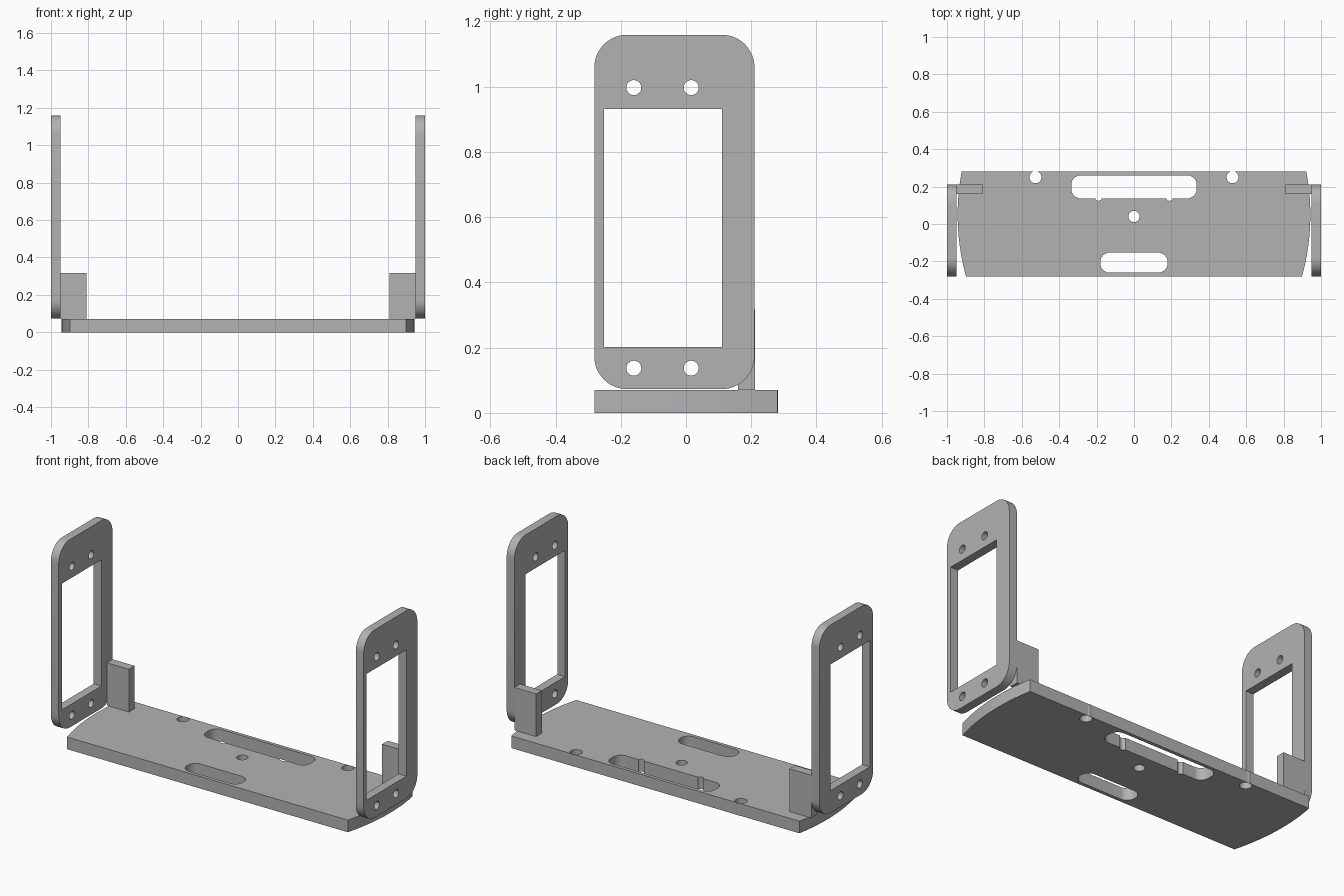
import bpy
import math
from mathutils import Matrix

if "Cube" in bpy.data.objects:
    bpy.data.objects.remove(bpy.data.objects["Cube"], do_unlink=True)

grey = bpy.data.materials.new("plain grey")
grey.use_nodes = True
COLOUR = (0.45, 0.45, 0.45, 1)
grey.diffuse_color = COLOUR
grey.node_tree.nodes["Principled BSDF"].inputs["Base Color"].default_value = COLOUR


def arc(cx, cy, r, start, end, steps):
    angles = [math.radians(start + (end - start) * i / steps) for i in range(steps + 1)]
    return [(cx + r * math.cos(a), cy + r * math.sin(a)) for a in angles]


def circle(cx, cy, r):
    return arc(cx, cy, r, 0, 360, 32)[:-1]


def rect(x0, x1, y0, y1):
    return [(x0, y0), (x1, y0), (x1, y1), (x0, y1)]


def round_rect(x0, x1, y0, y1, r):
    return (arc(x0 + r, y0 + r, r, 180, 270, 12) + arc(x1 - r, y0 + r, r, 270, 360, 12)
            + arc(x1 - r, y1 - r, r, 0, 90, 12) + arc(x0 + r, y1 - r, r, 90, 180, 12))


def sheet(name, loops, thickness, matrix):
    """Extrude a flat outline with holes, centred on its own plane."""
    curve = bpy.data.curves.new(name + " profile", "CURVE")
    curve.dimensions = "2D"
    curve.fill_mode = "BOTH"
    curve.extrude = thickness / 2
    for loop in loops:
        spline = curve.splines.new("POLY")
        spline.points.add(len(loop) - 1)
        spline.use_cyclic_u = True
        for point, (x, y) in zip(spline.points, loop):
            point.co = (x, y, 0, 1)
    helper = bpy.data.objects.new(name + " helper", curve)
    bpy.context.collection.objects.link(helper)
    graph = bpy.context.evaluated_depsgraph_get()
    mesh = bpy.data.meshes.new_from_object(helper.evaluated_get(graph))
    bpy.data.objects.remove(helper, do_unlink=True)
    bpy.data.curves.remove(curve)
    mesh.name = name
    mesh.transform(matrix)
    mesh.materials.clear()
    mesh.materials.append(grey)
    obj = bpy.data.objects.new(name, mesh)
    bpy.context.collection.objects.link(obj)
    # Weld the caps to the walls and keep the rims crisp
    bpy.ops.object.select_all(action="DESELECT")
    obj.select_set(True)
    bpy.context.view_layer.objects.active = obj
    bpy.ops.object.mode_set(mode="EDIT")
    bpy.ops.mesh.select_all(action="SELECT")
    bpy.ops.mesh.remove_doubles(threshold=0.0001)
    bpy.ops.mesh.normals_make_consistent(inside=False)
    bpy.ops.object.mode_set(mode="OBJECT")
    bpy.ops.object.shade_smooth_by_angle(angle=math.radians(30))
    return obj


# Base plate with bowed ends
BASE = 0.07
ys = [-0.28 + 0.56 * i / 24 for i in range(25)]
end = [(0.943 - 0.41 * (y - 0.05) ** 2, y) for y in ys]
outline = end + [(-x, y) for x, y in reversed(end)]

# Rear slot with two small relief notches in its front wall
slot = round_rect(-0.335, 0.335, 0.137, 0.26, 0.05)
notches = [p for x in (-0.19, 0.19) for p in arc(x, 0.143, 0.019, 198, 342, 8)]
rear_slot = slot[:13] + notches + slot[13:]
front_slot = round_rect(-0.18, 0.18, -0.26, -0.153, 0.05)
holes = [circle(-0.527, 0.25, 0.032), circle(0.527, 0.25, 0.032), circle(0, 0.04, 0.03)]
sheet("base_plate", [outline, rear_slot, front_slot] + holes, BASE,
      Matrix.Translation((0, 0, BASE / 2)))

# Upright frames and the tabs that join them to the base
upright = Matrix(((0, 0, 1, 0), (1, 0, 0, 0), (0, 1, 0, 0), (0, 0, 0, 1)))
frame_loops = [round_rect(-0.281, 0.21, 0.073, 1.159, 0.1), rect(-0.252, 0.11, 0.202, 0.932)]
frame_loops += [circle(y, z, 0.023) for y in (-0.16, 0.016) for z in (0.137, 0.997)]
for side, sign in (("left", 1), ("right", -1)):
    sheet(side + "_frame", frame_loops, 0.05,
          Matrix.Translation((sign * 0.975, 0, 0)) @ upright)
    sheet(side + "_tab", [rect(0.16, 0.212, BASE, 0.317)], 0.14,
          Matrix.Translation((sign * 0.88, 0, 0)) @ upright)
